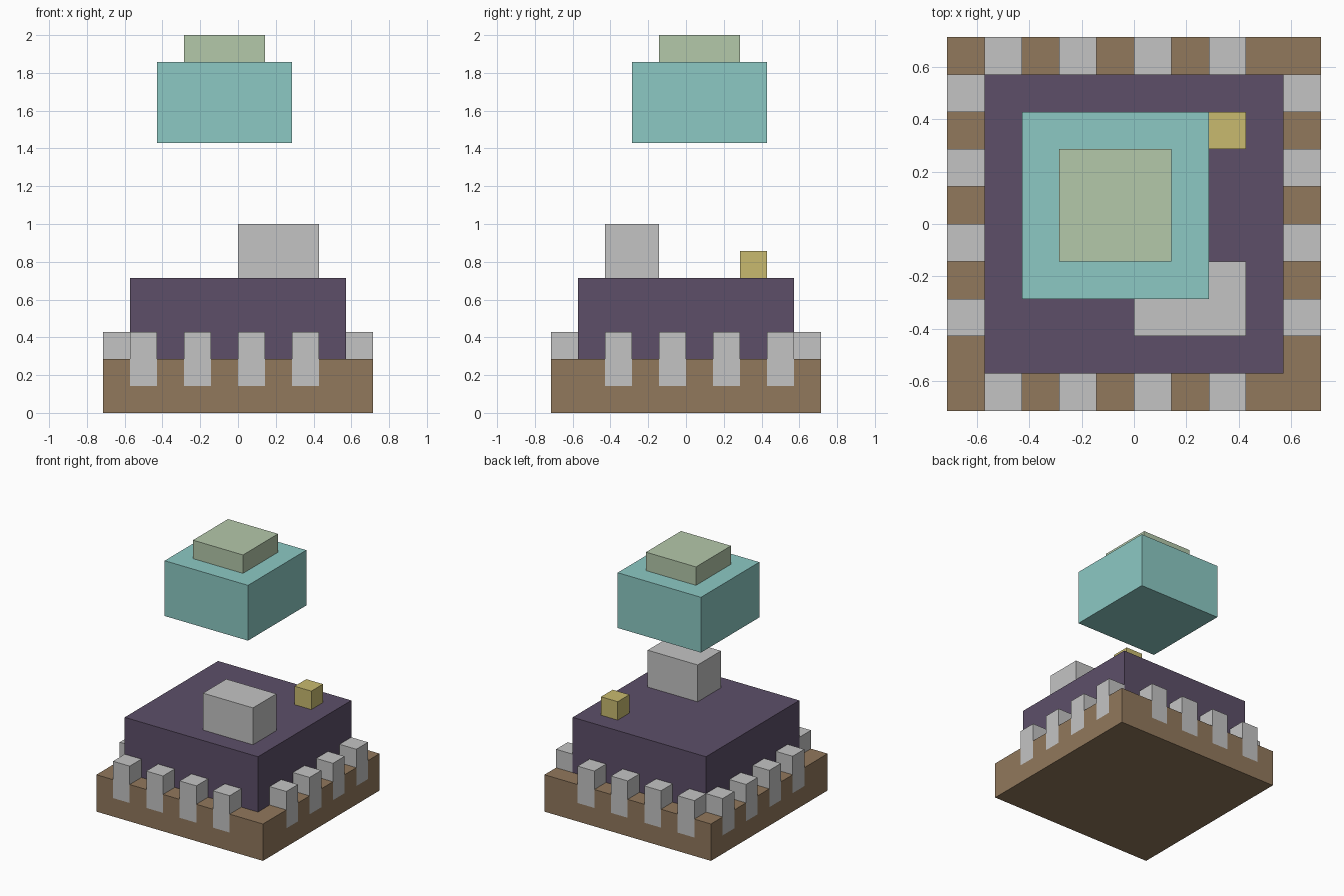
import bpy
import bmesh
from mathutils import Matrix, Vector

if "Cube" in bpy.data.objects:
    bpy.data.objects.remove(bpy.data.objects["Cube"])

U = 1 / 7  # the model sits on a grid of one-seventh units


def material(name, rgb):
    mat = bpy.data.materials.new(name)
    lin = [((c / 255 + 0.055) / 1.055) ** 2.4 for c in rgb]
    mat.diffuse_color = (*lin, 1.0)
    mat.use_nodes = True
    mat.node_tree.nodes["Principled BSDF"].inputs["Base Color"].default_value = mat.diffuse_color
    return mat


def boxes(name, mat, bounds):
    """One object made of boxes, each given as (low corner, high corner) in grid units."""
    bm = bmesh.new()
    for lo, hi in bounds:
        lo, hi = Vector(lo) * U, Vector(hi) * U
        bmesh.ops.create_cube(bm, size=1, matrix=Matrix.Translation((lo + hi) / 2)
                              @ Matrix.Diagonal((*(hi - lo), 1)))
    mesh = bpy.data.meshes.new(name)
    bm.to_mesh(mesh)
    bm.free()
    mesh.materials.append(mat)
    obj = bpy.data.objects.new(name, mesh)
    bpy.context.collection.objects.link(obj)
    return obj


brown = material("earth brown", (145, 120, 92))
grey = material("light grey", (196, 196, 196))
purple = material("dusky purple", (93, 79, 105))
yellow = material("sand yellow", (200, 186, 111))
teal = material("pale teal", (140, 201, 196))
green = material("sage green", (180, 200, 170))


def post_bounds(outer):
    """Four posts along each of the four sides, reaching out to the given distance."""
    out = []
    for i in range(4):
        x = -4 + 2 * i   # front and back rows
        y = -3 + 2 * i   # left and right rows
        out += [((x, -outer, 1), (x + 1, -4, 3)), ((x, 4, 1), (x + 1, outer, 3)),
                ((-outer, y, 1), (-4, y + 1, 3)), ((4, y, 1), (outer, y + 1, 3))]
    return out


# Base slab with notches that hold the posts flush
base = boxes("base", brown, [((-5, -5, 0), (5, 5, 2))])
cutter = boxes("notch_cutter", brown, post_bounds(5.5))
cutter.hide_render = True
notch = base.modifiers.new("notches", 'BOOLEAN')
notch.operation = 'DIFFERENCE'
notch.solver = 'EXACT'
notch.object = cutter
bpy.context.view_layer.objects.active = base
bpy.ops.object.modifier_apply(modifier=notch.name)
bpy.data.objects.remove(cutter)

# Posts around the rim
boxes("rim_posts", grey, post_bounds(5))

# Main body and the two blocks on its roof
boxes("body", purple, [((-4, -4, 2), (4, 4, 5))])
boxes("roof_block", grey, [((0, -3, 5), (3, -1, 7))])
boxes("roof_knob", yellow, [((2, 2, 5), (3, 3, 6))])

# Floating upper block with its cap
boxes("floating_block", teal, [((-3, -2, 10), (2, 3, 13))])
boxes("floating_cap", green, [((-2, -1, 13), (1, 2, 14))])
